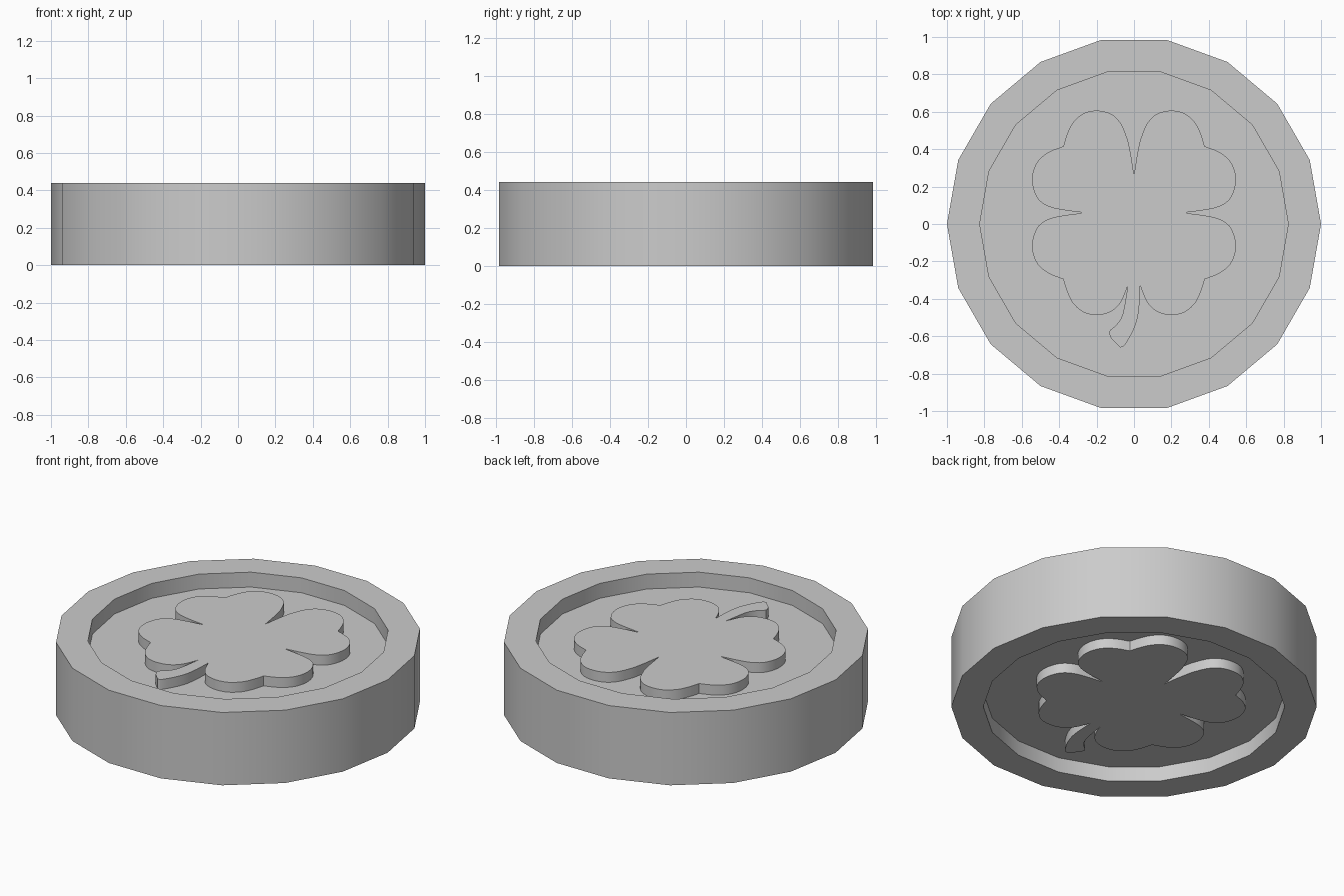
import bpy, bmesh, math
from mathutils import Vector

if "Cube" in bpy.data.objects:
    bpy.data.objects.remove(bpy.data.objects["Cube"])

HEIGHT, RECESS, RELIEF = 0.44, 0.09, 0.06
SIDES = 18


def finish(name, bm):
    bmesh.ops.recalc_face_normals(bm, faces=bm.faces)
    mesh = bpy.data.meshes.new(name)
    bm.to_mesh(mesh)
    bm.free()
    obj = bpy.data.objects.new(name, mesh)
    bpy.context.collection.objects.link(obj)
    bpy.ops.object.select_all(action='DESELECT')
    obj.select_set(True)
    bpy.context.view_layer.objects.active = obj
    bpy.ops.object.shade_smooth_by_angle(angle=math.radians(30))
    return obj


def smooth_path(pts, steps=3):
    """Catmull-Rom through the points, ends kept sharp."""
    p = [Vector(q) for q in pts]
    p = [2 * p[0] - p[1]] + p + [2 * p[-1] - p[-2]]
    out = []
    for a, b, c, d in zip(p, p[1:], p[2:], p[3:]):
        for i in range(steps):
            t = i / steps
            out.append(0.5 * (2 * b + (c - a) * t + (2 * a - 5 * b + 4 * c - d) * t * t
                              + (3 * b - a - 3 * c + d) * t ** 3))
    return out + [p[-2]]


# Coin body: 18-sided disc with a raised rim on both faces
bm = bmesh.new()
profile = [(0.825, RECESS), (0.825, 0), (1, 0), (1, HEIGHT),
           (0.825, HEIGHT), (0.825, HEIGHT - RECESS)]
rings = []
for r, z in profile:
    rings.append([bm.verts.new((r * math.cos(math.tau * i / SIDES),
                                r * math.sin(math.tau * i / SIDES), z))
                  for i in range(SIDES)])
for lo, hi in zip(rings, rings[1:]):
    for i in range(SIDES):
        j = (i + 1) % SIDES
        bm.faces.new((lo[i], lo[j], hi[j], hi[i]))
bm.faces.new(rings[0])
bm.faces.new(rings[-1])
finish("coin_body", bm)

# Clover outline: one quarter (two lobes), mirrored about x = 0 and y = 0.06
top_lobe = smooth_path([(0.033, 0.45), (0.07, 0.537), (0.12, 0.587), (0.19, 0.606),
                        (0.265, 0.594), (0.325, 0.545), (0.358, 0.48), (0.378, 0.415)])
side_lobe = smooth_path([(0.378, 0.415), (0.455, 0.385), (0.515, 0.335), (0.543, 0.265),
                         (0.54, 0.195), (0.51, 0.13), (0.455, 0.093), (0.38, 0.075),
                         (0.28, 0.062)])
quarter = top_lobe + side_lobe[1:]
notch = smooth_path([(0, 0.26), (0.015, 0.36), (0.033, 0.45)])[:-1]
upper = notch + quarter
lower = [Vector((p.x, 0.12 - p.y)) for p in reversed(quarter)]
stem = smooth_path([(0.033, -0.33), (0.025, -0.47), (0.0, -0.56), (-0.05, -0.648),
                    (-0.075, -0.66)]) + \
    smooth_path([(-0.12, -0.615), (-0.133, -0.575), (-0.095, -0.54), (-0.06, -0.48),
                 (-0.033, -0.33)])


def flip(pts):
    return [Vector((-p.x, p.y)) for p in reversed(pts)]


outline = upper + lower + stem[1:-1] + flip(lower) + flip(upper)
clean = []
for p in outline:
    if not clean or (p - clean[-1]).length > 1e-4:
        clean.append(p)
if (clean[0] - clean[-1]).length < 1e-4:
    clean.pop()

# Clover reliefs: same outline raised from the floor of each face
for name, z0, z1 in (("clover_top", HEIGHT - RECESS - 0.01, HEIGHT - RECESS + RELIEF),
                     ("clover_bottom", RECESS + 0.01, RECESS - RELIEF)):
    bm = bmesh.new()
    face = bm.faces.new([bm.verts.new((p.x, p.y, z0)) for p in clean])
    ext = bmesh.ops.extrude_face_region(bm, geom=[face], use_keep_orig=True)
    verts = [g for g in ext["geom"] if isinstance(g, bmesh.types.BMVert)]
    bmesh.ops.translate(bm, verts=verts, vec=(0, 0, z1 - z0))
    finish(name, bm)
